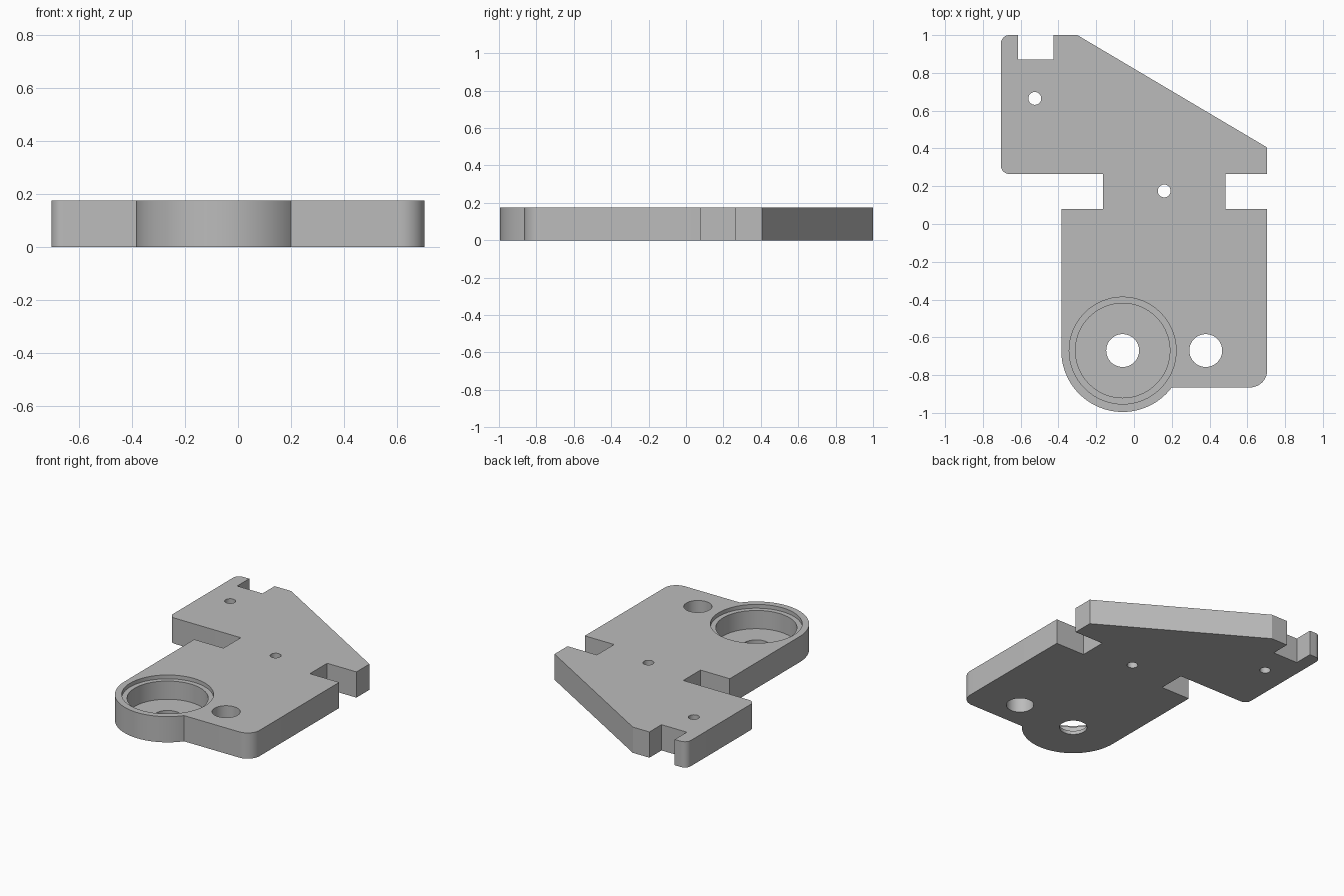
import bpy, bmesh
from math import sin, cos, pi, radians, atan2
from mathutils import Vector

if "Cube" in bpy.data.objects:
    bpy.data.objects.remove(bpy.data.objects["Cube"])

T = 0.175                       # plate thickness
BOSS = Vector((-0.06, -0.67))   # centre of the rounded lobe
BOSS_R = 0.325

grey = bpy.data.materials.new("plain grey")
grey.use_nodes = True
colour = (0.5, 0.5, 0.5, 1)
grey.diffuse_color = colour
grey.node_tree.nodes["Principled BSDF"].inputs["Base Color"].default_value = colour


def arc(centre, r, start, end, n):
    """Points along an arc, angles in degrees."""
    angles = [radians(start + (end - start) * i / n) for i in range(n + 1)]
    return [(centre[0] + r * cos(a), centre[1] + r * sin(a)) for a in angles]


def prism(name, outline, z0, z1):
    """Extrude a counter-clockwise outline from z0 to z1."""
    bm = bmesh.new()
    face = bm.faces.new([bm.verts.new((x, y, z0)) for x, y in outline])
    top = bmesh.ops.extrude_face_region(bm, geom=[face])["geom"]
    bmesh.ops.translate(bm, vec=(0, 0, z1 - z0),
                        verts=[v for v in top if isinstance(v, bmesh.types.BMVert)])
    bmesh.ops.recalc_face_normals(bm, faces=bm.faces)
    mesh = bpy.data.meshes.new(name)
    bm.to_mesh(mesh)
    bm.free()
    obj = bpy.data.objects.new(name, mesh)
    bpy.context.collection.objects.link(obj)
    mesh.materials.append(grey)
    return obj


# Plate outline, counter-clockwise from the left side of the lobe
outline = arc(BOSS, BOSS_R, 180, 323, 48)
outline += arc((0.615, -0.775), 0.09, 270, 360, 12)           # front corner
outline += [(0.705, 0.08), (0.485, 0.08), (0.485, 0.265), (0.705, 0.265)]
outline += [(0.705, 0.405), (-0.3, 1)]                        # sloping edge
outline += [(-0.425, 1), (-0.425, 0.87), (-0.615, 0.87), (-0.615, 1)]
outline += arc((-0.66, 0.955), 0.045, 90, 180, 8)             # back corners
outline += arc((-0.66, 0.31), 0.045, 180, 270, 8)
outline += [(-0.165, 0.265), (-0.165, 0.08), (-0.385, 0.08)]
plate = prism("mounting_plate", outline, 0, T)

# Round cuts: name, centre, radius, floor height
cuts = [
    ("pocket_rim", BOSS, 0.283, T - 0.026),
    ("pocket_bore", BOSS, 0.25, 0.025),
    ("pocket_hole", BOSS, 0.087, -0.1),
    ("large_hole", (0.38, -0.67), 0.087, -0.1),
    ("middle_pin_hole", (0.16, 0.175), 0.034, -0.1),
    ("back_pin_hole", (-0.525, 0.665), 0.034, -0.1),
]
cutters = []
for name, centre, r, floor in cuts:
    cutter = prism(name + "_cutter", arc(centre, r, 0, 360, 64)[:-1], floor, T + 0.1)
    cutter.hide_render = True
    cutters.append(cutter)
    mod = plate.modifiers.new(name, "BOOLEAN")
    mod.operation = "DIFFERENCE"
    mod.solver = "EXACT"
    mod.object = cutter

# Apply the cuts and drop the cutters
bpy.context.view_layer.objects.active = plate
plate.select_set(True)
for mod in list(plate.modifiers):
    bpy.ops.object.modifier_apply(modifier=mod.name)
for cutter in cutters:
    bpy.data.objects.remove(cutter)

bpy.ops.object.select_all(action="DESELECT")
plate.select_set(True)
bpy.ops.object.shade_smooth_by_angle(angle=radians(30))
